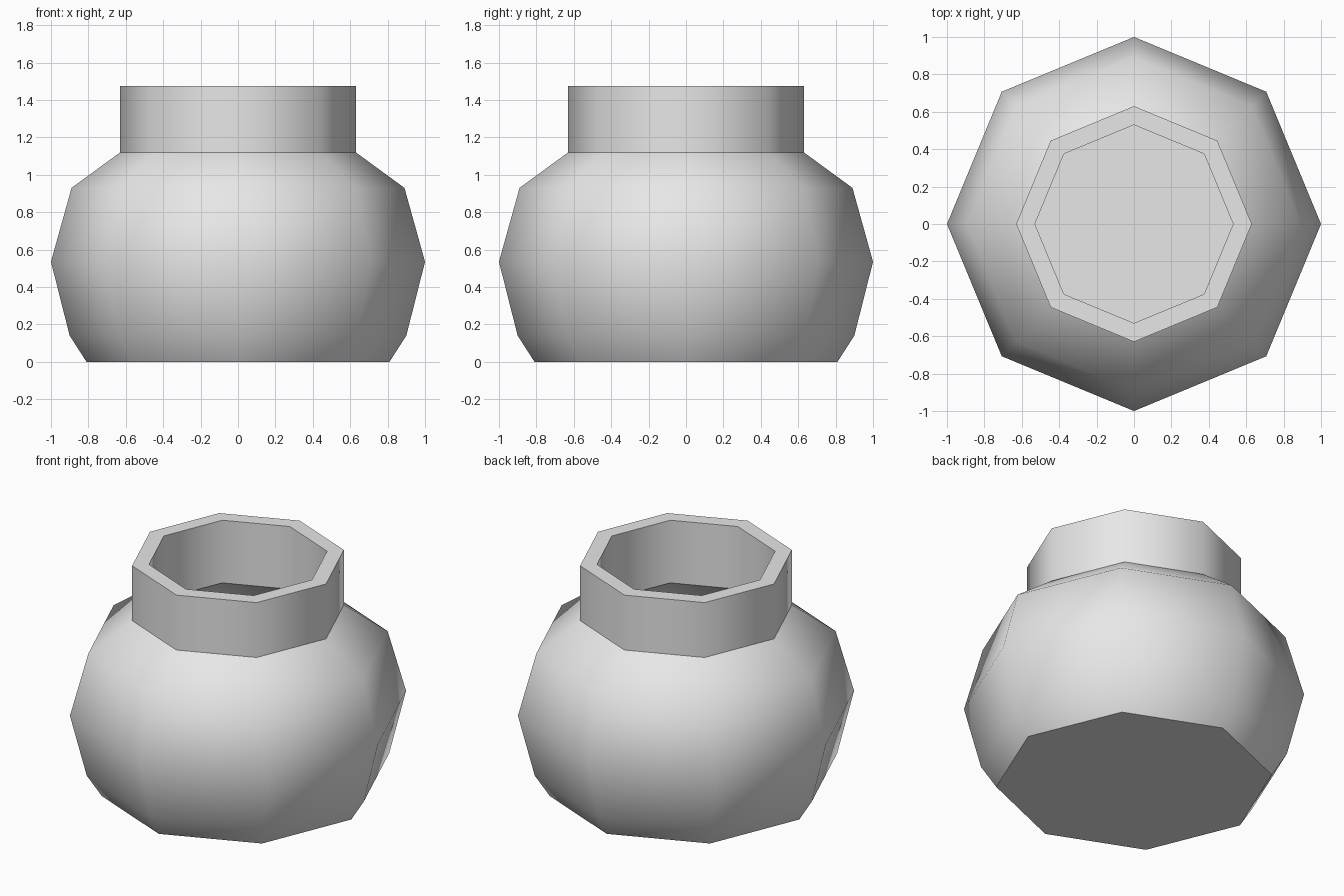
import bpy
import bmesh
import math
from mathutils import Matrix, Vector

SIDES = 8

cube = bpy.data.objects.get("Cube")
if cube:
    bpy.data.objects.remove(cube, do_unlink=True)

# Plain pale grey for the whole pot
grey = bpy.data.materials.new("pale_grey")
grey.use_nodes = True
colour = (0.8, 0.8, 0.8, 1)
grey.diffuse_color = colour
grey.node_tree.nodes["Principled BSDF"].inputs["Base Color"].default_value = colour


def lathe(name, profile):
    """Turn a (radius, height) profile into a closed faceted pot."""
    bm = bmesh.new()
    rings = []
    for radius, height in profile:
        ring = []
        for i in range(SIDES):
            turn = Matrix.Rotation(math.tau * i / SIDES, 3, 'Z')
            ring.append(bm.verts.new(turn @ Vector((radius, 0, height))))
        rings.append(ring)
    for low, high in zip(rings, rings[1:]):
        for i in range(SIDES):
            j = (i + 1) % SIDES
            bm.faces.new((low[i], low[j], high[j], high[i]))
    # Underside and inner floor
    bm.faces.new(rings[0][::-1])
    bm.faces.new(rings[-1])
    bmesh.ops.recalc_face_normals(bm, faces=bm.faces)
    mesh = bpy.data.meshes.new(name)
    bm.to_mesh(mesh)
    bm.free()
    mesh.materials.append(grey)
    obj = bpy.data.objects.new(name, mesh)
    bpy.context.collection.objects.link(obj)
    return obj


# Round body and upright neck, outside from base to rim
outside = [(0.81, 0), (0.9, 0.14), (1, 0.535), (0.89, 0.93),
           (0.63, 1.12), (0.63, 1.475)]
# Hollow inside, from rim down to floor
inside = [(0.53, 1.475), (0.53, 1.07), (0.8, 0.87), (0.9, 0.535),
          (0.81, 0.18), (0.755, 0.1)]
pot = lathe("pot", outside + inside)

# Smooth sides with crisp rim, neck joint and base
bpy.ops.object.select_all(action='DESELECT')
pot.select_set(True)
bpy.context.view_layer.objects.active = pot
bpy.ops.object.shade_smooth_by_angle(angle=math.radians(48))
